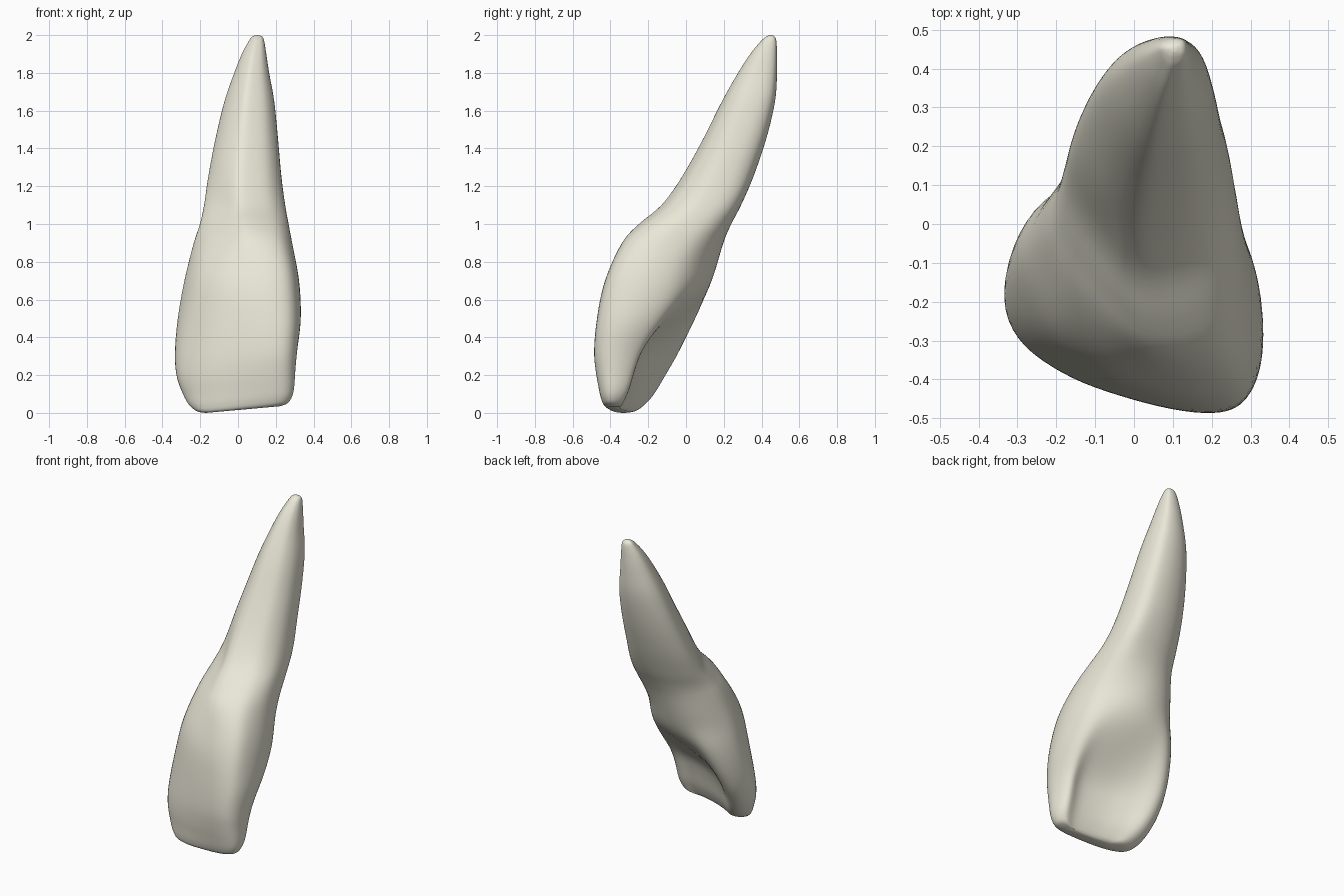
import bpy, bmesh
from mathutils import Vector

if "Cube" in bpy.data.objects:
    bpy.data.objects.remove(bpy.data.objects["Cube"])

# Height, left, right, front and back extents of each cross-section
LEVELS = [
    (0.00, -.17, .22, -.415, -.295), (0.012, -.215, .262, -.435, -.26),
    (0.045, -.255, .286, -.45, -.218), (0.1, -.288, .298, -.462, -.17),
    (0.2, -.325, .304, -.478, -.11), (0.32, -.335, .314, -.487, -.04),
    (0.5, -.32, .333, -.472, .05), (0.7, -.285, .324, -.43, .137),
    (0.9, -.235, .287, -.34, .198), (1.0, -.202, .268, -.25, .24),
    (1.1, -.18, .25, -.13, .292), (1.25, -.158, .23, -.022, .357),
    (1.45, -.12, .212, .09, .425), (1.65, -.072, .192, .19, .472),
    (1.8, -.02, .165, .275, .482), (1.9, .02, .15, .34, .482),
    (1.97, .058, .138, .398, .478), (1.992, .075, .128, .425, .468),
    (2.0, .095, .11, .442, .455)]

# Outlines: scooped crown, bulging neck, oval root (left side first, via front)
CROWN = [(-.33, -.19), (-.285, -.295), (-.16, -.39), (0, -.45), (.15, -.482),
         (.25, -.475), (.30, -.42), (.305, -.33), (.265, -.245), (.17, -.262),
         (0, -.215), (-.13, -.14), (-.225, -.06), (-.295, -.085)]
NECK = [(-.285, -.1), (-.22, -.27), (-.1, -.37), (.04, -.42), (.18, -.435),
        (.28, -.395), (.322, -.27), (.315, -.13), (.27, -.02), (.17, .075),
        (.05, .13), (-.07, .135), (-.17, .10), (-.25, .02)]
ROOT = [(0, .57), (.07, .36), (.21, .15), (.4, 0), (.62, .03), (.83, .13),
        (.96, .32), (1, .53), (.975, .77), (.86, .94), (.62, 1), (.36, .97),
        (.15, .87), (.03, .73)]


def spline(points, steps, closed):
    """Catmull-Rom resampling of a list of tuples."""
    pts = [Vector(p) for p in points]
    n = len(pts)
    pick = (lambda i: pts[i % n]) if closed else (lambda i: pts[max(0, min(n - 1, i))])
    out = []
    for i in range(n if closed else n - 1):
        a, b, c, d = (pick(i + k) for k in (-1, 0, 1, 2))
        for s in range(steps):
            t = s / steps
            out.append(0.5 * (2 * b + (c - a) * t + (2 * a - 5 * b + 4 * c - d) * t ** 2
                              + (3 * b - a - 3 * c + d) * t ** 3))
    return out if closed else out + [pts[-1]]


def normalise(points):
    """Fit an outline into the unit square."""
    xs, ys = [p[0] for p in points], [p[1] for p in points]
    return [Vector(((p[0] - min(xs)) / (max(xs) - min(xs)),
                    (p[1] - min(ys)) / (max(ys) - min(ys)))) for p in points]


def smooth(a, b, z):
    t = max(0, min(1, (z - a) / (b - a)))
    return t * t * (3 - 2 * t)


crown, neck, root = (normalise(spline(s, 5, True)) for s in (CROWN, NECK, ROOT))

# Tooth: loft the blended outlines through all levels
bm = bmesh.new()
rings = []
for z, left, right, front, back in spline(LEVELS, 5, False):
    to_neck, to_root = smooth(.25, .75, z), smooth(.75, 1.2, z)
    outline = normalise([c.lerp(n, to_neck).lerp(r, to_root)
                         for c, n, r in zip(crown, neck, root)])
    # around the neck the section leans back right, off the front left
    lean = .045 * smooth(.75, 1.0, z) * (1 - smooth(1.05, 1.35, z))
    ring = []
    for p in outline:
        x = left + p.x * (right - left)
        y = front + p.y * (back - front)
        # strongest on the diagonals, nothing at the four extremes
        diagonal = 16 * p.x * (1 - p.x) * p.y * (1 - p.y)
        if (p.x > .5) == (p.y > .5):
            x += lean * diagonal
            y += lean * diagonal
        # the biting edge rises towards the right
        lift = .09 * (x + .17) * (1 - smooth(0, .5, z))
        ring.append(bm.verts.new((x, y, max(0, z + lift))))
    rings.append(ring)
for low, high in zip(rings, rings[1:]):
    for i in range(len(low)):
        j = (i + 1) % len(low)
        bm.faces.new((low[i], low[j], high[j], high[i]))
bm.faces.new(rings[0][::-1])
bm.faces.new(rings[-1])
# Even out the lofted surface a little
for _ in range(2):
    bmesh.ops.smooth_vert(bm, verts=[v for r in rings[8:-15] for v in r], factor=.5,
                          use_axis_x=True, use_axis_y=True, use_axis_z=True)
bmesh.ops.recalc_face_normals(bm, faces=bm.faces)
for f in bm.faces:
    f.smooth = True

mesh = bpy.data.meshes.new("tooth")
bm.to_mesh(mesh)
bm.free()
tooth = bpy.data.objects.new("tooth", mesh)
bpy.context.collection.objects.link(tooth)

# Ivory colour
ivory = bpy.data.materials.new("ivory")
ivory.diffuse_color = (.82, .8, .68, 1)
ivory.use_nodes = True
ivory.node_tree.nodes["Principled BSDF"].inputs["Base Color"].default_value = ivory.diffuse_color
mesh.materials.append(ivory)
